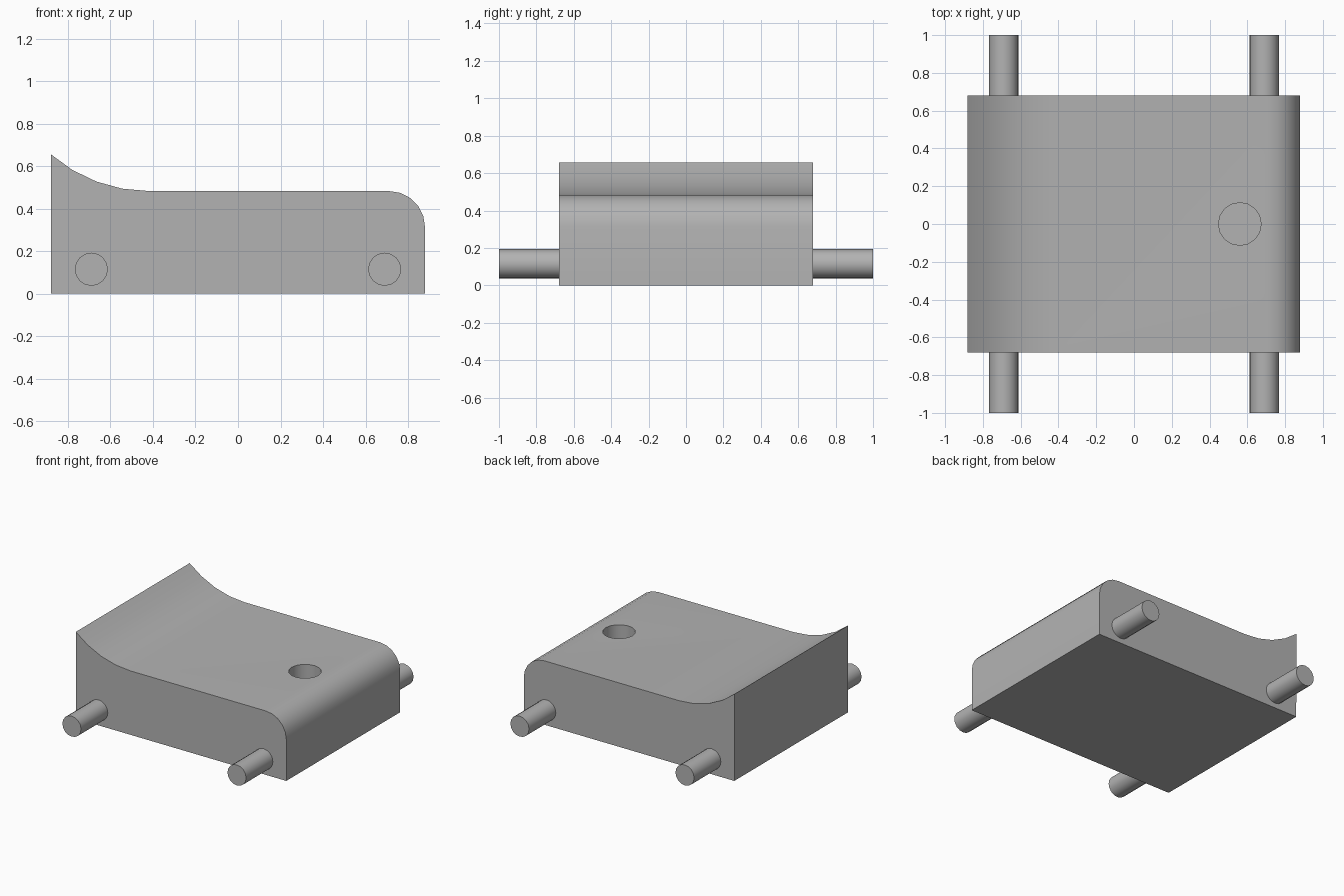
import bpy, bmesh
from math import sin, cos, radians, pi

if "Cube" in bpy.data.objects:
    bpy.data.objects.remove(bpy.data.objects["Cube"], do_unlink=True)

grey = bpy.data.materials.new("plain_grey")
grey.use_nodes = True
grey.diffuse_color = (0.45, 0.45, 0.45, 1)
grey.node_tree.nodes["Principled BSDF"].inputs["Base Color"].default_value = grey.diffuse_color


def smooth(obj):
    bpy.ops.object.select_all(action="DESELECT")
    obj.select_set(True)
    bpy.context.view_layer.objects.active = obj
    bpy.ops.object.shade_smooth_by_angle(angle=radians(32))


def cylinder(name, radius, depth, location, rotation=(0, 0, 0), sides=16):
    bpy.ops.mesh.primitive_cylinder_add(vertices=sides, radius=radius, depth=depth,
                                        location=location, rotation=rotation)
    obj = bpy.context.object
    obj.name = name
    obj.data.materials.append(grey)
    return obj


def arc(cx, cz, radius, start, end, steps):
    angles = [radians(start + (end - start) * i / steps) for i in range(steps + 1)]
    return [(cx + radius * cos(a), cz + radius * sin(a)) for a in angles]


# Body: side profile with a swept-up lip and a rounded opposite edge
HALF_X, HALF_Y, DECK = 0.88, 0.68, 0.483
profile = [(-HALF_X, 0), (HALF_X, 0)]
profile += arc(HALF_X - 0.17, DECK - 0.17, 0.17, 0, 90, 5)
profile += arc(-0.42, DECK + 0.7, 0.7, 270, 228.9, 4)

bm = bmesh.new()
face = bm.faces.new([bm.verts.new((x, -HALF_Y, z)) for x, z in profile])
ext = bmesh.ops.extrude_face_region(bm, geom=[face])
bmesh.ops.translate(bm, vec=(0, 2 * HALF_Y, 0),
                    verts=[v for v in ext["geom"] if isinstance(v, bmesh.types.BMVert)])
bmesh.ops.recalc_face_normals(bm, faces=bm.faces)
mesh = bpy.data.meshes.new("body")
bm.to_mesh(mesh)
bm.free()
body = bpy.data.objects.new("body", mesh)
bpy.context.collection.objects.link(body)
mesh.materials.append(grey)

# Blind round socket in the deck
cutter = cylinder("socket_cutter", 0.113, 0.6, (0.56, 0, DECK - 0.25 + 0.3))
cutter.hide_render = True
cut = body.modifiers.new("socket", "BOOLEAN")
cut.operation, cut.solver, cut.object = "DIFFERENCE", "EXACT", cutter
bpy.context.view_layer.objects.active = body
bpy.ops.object.modifier_apply(modifier=cut.name)
bpy.data.objects.remove(cutter, do_unlink=True)
smooth(body)

# Four axle pegs, slightly sunk into the body
for side, sx in (("left", 1), ("right", -1)):
    for end, sy in (("front", -1), ("back", 1)):
        peg = cylinder(f"{end}_{side}_peg", 0.078, 0.34, (sx * 0.69, sy * 0.83, 0.115),
                       (pi / 2, 0, 0))
        smooth(peg)
